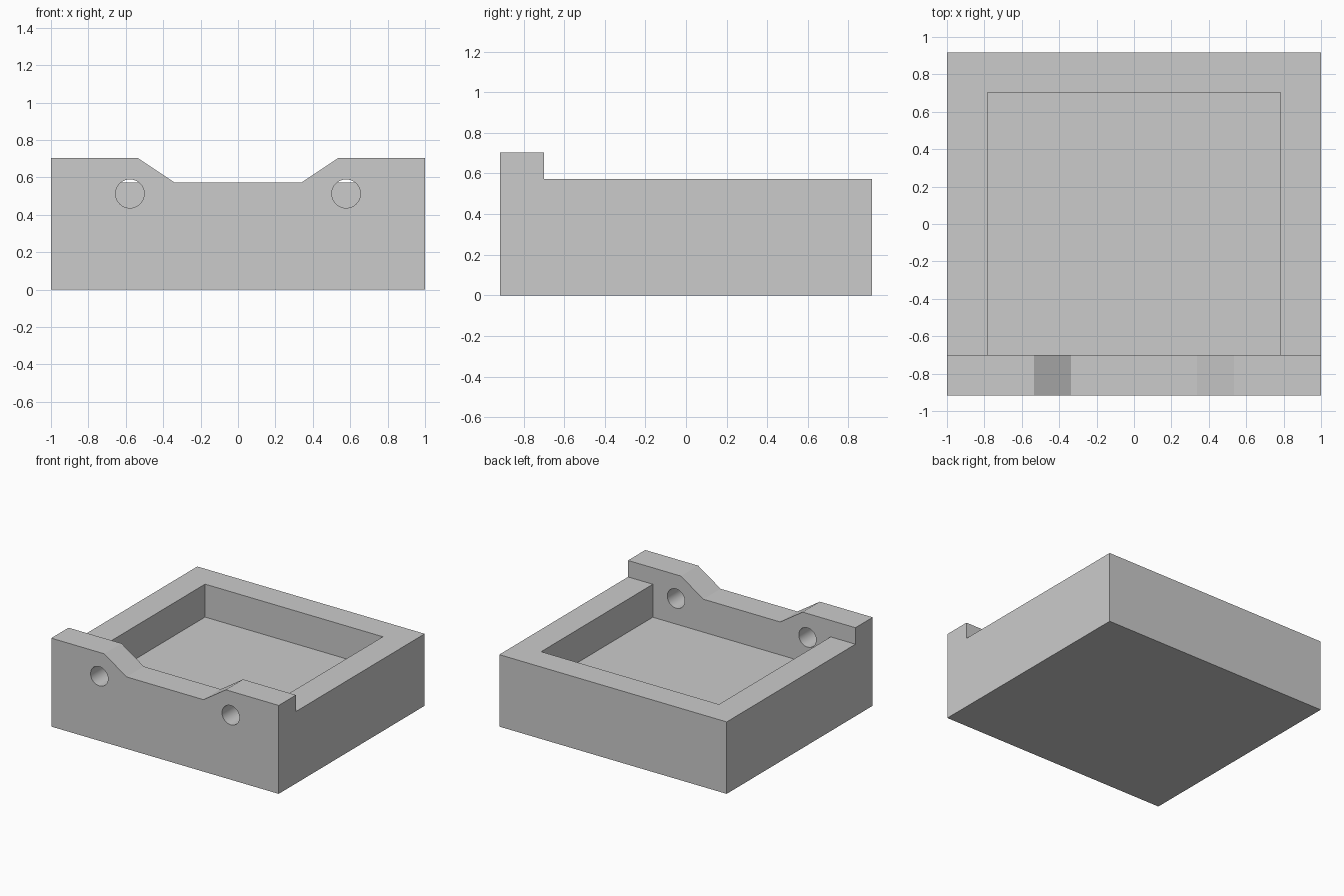
import bpy
import bmesh
import math

cube = bpy.data.objects.get("Cube")
if cube:
    bpy.data.objects.remove(cube, do_unlink=True)

HALF_DEPTH = 0.917
WALL_BACK = -0.70
RIM, TOP, FLOOR = 0.572, 0.703, 0.31

grey = bpy.data.materials.new("plain grey")
grey.use_nodes = True
colour = (0.6, 0.6, 0.6, 1)
grey.diffuse_color = colour
grey.node_tree.nodes["Principled BSDF"].inputs["Base Color"].default_value = colour


def prism(name, outline, y0, y1):
    """Extrude an x-z outline from y0 to y1."""
    bm = bmesh.new()
    face = bm.faces.new([bm.verts.new((x, y0, z)) for x, z in outline])
    extruded = bmesh.ops.extrude_face_region(bm, geom=[face])["geom"]
    verts = [v for v in extruded if isinstance(v, bmesh.types.BMVert)]
    bmesh.ops.translate(bm, verts=verts, vec=(0, y1 - y0, 0))
    bmesh.ops.recalc_face_normals(bm, faces=bm.faces)
    mesh = bpy.data.meshes.new(name)
    bm.to_mesh(mesh)
    bm.free()
    mesh.materials.append(grey)
    obj = bpy.data.objects.new(name, mesh)
    bpy.context.collection.objects.link(obj)
    return obj


def rect(half_width, z0, z1):
    return [(-half_width, z0), (half_width, z0), (half_width, z1), (-half_width, z1)]


def circle(cx, cz, r, sides=48):
    angles = [2 * math.pi * i / sides for i in range(sides)]
    return [(cx + r * math.cos(a), cz + r * math.sin(a)) for a in angles]


# Body with the sloped notch in its top edge
right_half = [(1, 0), (1, TOP), (0.535, TOP), (0.338, RIM)]
outline = right_half + [(-x, z) for x, z in reversed(right_half)]
tray = prism("tray_body", outline, -HALF_DEPTH, HALF_DEPTH)

# Lowered rim behind the front wall, square pocket, two holes through the wall
cutters = [
    prism("rim_cutter", rect(1.2, RIM, 1), WALL_BACK, 1.2),
    prism("pocket_cutter", rect(0.782, FLOOR, 1), WALL_BACK, 0.703),
]
for side, word in ((-1, "right"), (1, "left")):
    cutters.append(prism(word + "_hole_cutter", circle(side * 0.578, 0.513, 0.0765), -1.2, -0.5))

bpy.context.view_layer.objects.active = tray
tray.select_set(True)
for cutter in cutters:
    cutter.hide_render = True
    mod = tray.modifiers.new(cutter.name, "BOOLEAN")
    mod.operation = "DIFFERENCE"
    mod.solver = "EXACT"
    mod.object = cutter
    bpy.ops.object.modifier_apply(modifier=mod.name)
    bpy.data.objects.remove(cutter, do_unlink=True)

# Smooth hole walls, sharp edges elsewhere
bpy.ops.object.shade_smooth_by_angle(angle=math.radians(25))
